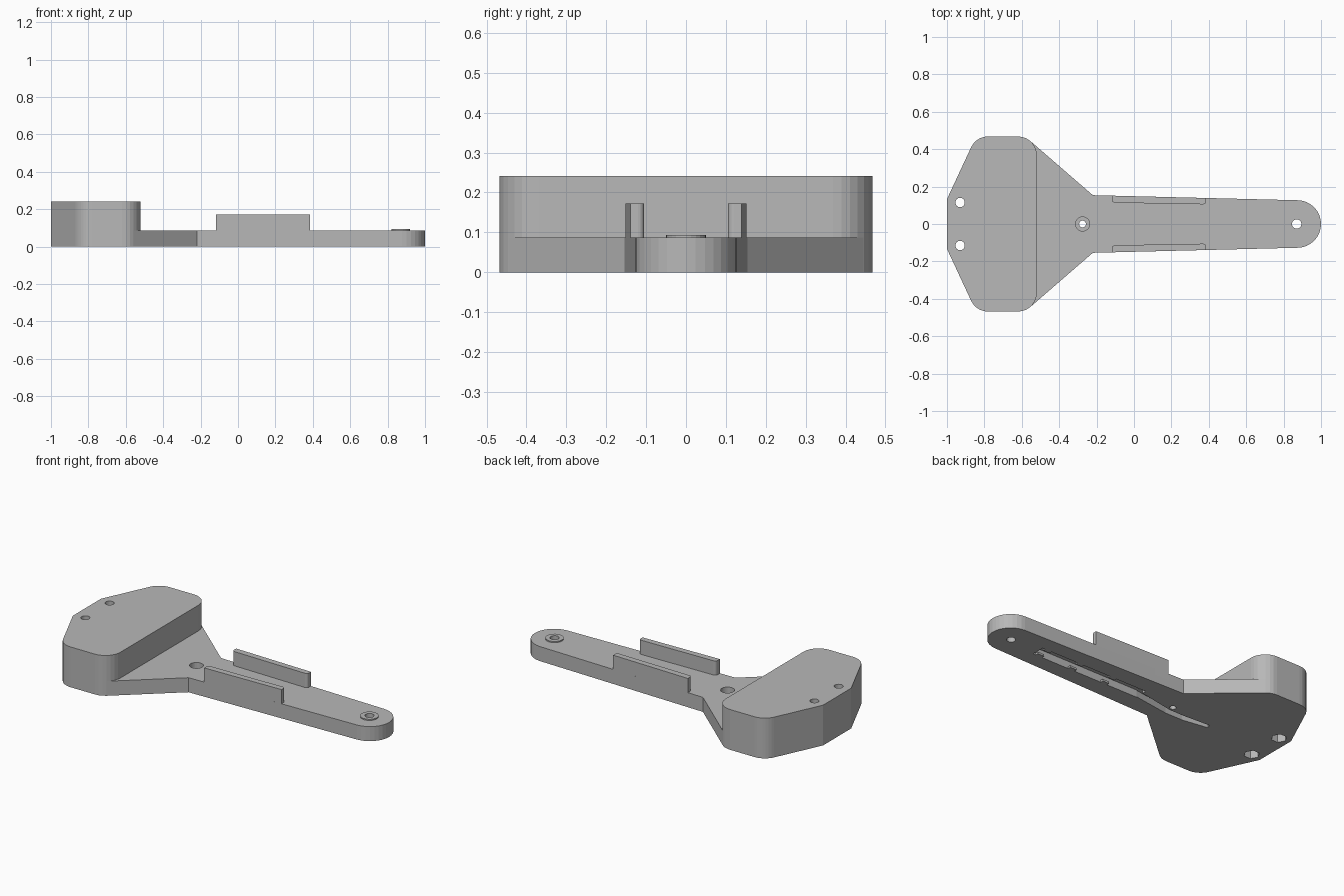
import bpy
import bmesh
import math
from mathutils import Vector

cube = bpy.data.objects.get("Cube")
if cube:
    bpy.data.objects.remove(cube)

grey = bpy.data.materials.new("plain grey")
grey.use_nodes = True
colour = (0.48, 0.48, 0.48, 1)
grey.diffuse_color = colour
grey.node_tree.nodes["Principled BSDF"].inputs["Base Color"].default_value = colour

BASE_TOP, RAIL_TOP, HEAD_TOP = 0.087, 0.172, 0.241


def rounded(corners, steps=7):
    """Turn (x, y, radius) corners into an outline with arcs."""
    outline = []
    for i, (x, y, r) in enumerate(corners):
        p = Vector((x, y))
        if r == 0:
            outline.append(p)
            continue
        a = (Vector(corners[i - 1][:2]) - p).normalized()
        b = (Vector(corners[(i + 1) % len(corners)][:2]) - p).normalized()
        half = a.angle(b) / 2
        centre = p + (a + b).normalized() * r / math.sin(half)
        start = p + a * r / math.tan(half) - centre
        end = p + b * r / math.tan(half) - centre
        sweep = start.angle(end)
        for k in range(steps + 1):
            t = k / steps
            outline.append(centre + (start * math.sin((1 - t) * sweep)
                                     + end * math.sin(t * sweep)) / math.sin(sweep))
    return outline


def mirrored(half):
    return half + [(x, -y, r) for x, y, r in reversed(half)]


def circle(x, y, r, sides=24):
    turn = 2 * math.pi / sides
    return [(x + r * math.cos(i * turn), y + r * math.sin(i * turn)) for i in range(sides)]


def box(x0, x1, y0, y1):
    return [(x0, y0), (x1, y0), (x1, y1), (x0, y1)]


def prism(name, outline, z0, z1):
    bm = bmesh.new()
    face = bm.faces.new([bm.verts.new((p[0], p[1], z0)) for p in outline])
    top = bmesh.ops.extrude_face_region(bm, geom=[face])["geom"]
    bmesh.ops.translate(bm, vec=(0, 0, z1 - z0),
                        verts=[v for v in top if isinstance(v, bmesh.types.BMVert)])
    bmesh.ops.recalc_face_normals(bm, faces=bm.faces[:])
    mesh = bpy.data.meshes.new(name)
    bm.to_mesh(mesh)
    bm.free()
    mesh.materials.append(grey)
    obj = bpy.data.objects.new(name, mesh)
    bpy.context.collection.objects.link(obj)
    return obj


def combine(target, tool, operation):
    mod = target.modifiers.new(operation.lower(), "BOOLEAN")
    mod.operation, mod.solver, mod.object = operation, "EXACT", tool
    tool.hide_render = True
    bpy.context.view_layer.objects.active = target
    bpy.ops.object.modifier_apply(modifier=mod.name)
    bpy.data.objects.remove(tool)


def add(name, outline, z0, z1):
    combine(body, prism(name, outline, z0, z1), "UNION")


def cut(name, outline, z0, z1):
    combine(body, prism(name, outline, z0, z1), "DIFFERENCE")


# Wide head block
head = mirrored([(-1, 0.133, 0), (-0.844, 0.468, 0.1), (-0.52, 0.468, 0.1)])
body = prism("mounting_arm", rounded(head), 0, HEAD_TOP)

# Flared neck and tapering arm with a round tip
tip = [(0.873 + 0.127 * math.cos(a), 0.127 * math.sin(a))
       for a in [math.radians(88 - 11 * i) for i in range(17)]]
half = [(-0.7, 0.3), (-0.556, 0.445), (-0.22, 0.154)]
add("arm", half + tip + [(x, -y) for x, y in reversed(half)], 0, BASE_TOP)

# Upright side rails following the taper of the arm
for side in (1, -1):
    rail = [(-0.118, side * 0.1515, 0), (-0.118, side * 0.114, 0.015),
            (0.385, side * 0.105, 0.015), (0.385, side * 0.139, 0)]
    add("rail", rounded(rail, 4), 0.05, RAIL_TOP)

# Raised washer and hole at the tip
add("tip_washer", circle(0.87, 0, 0.05), 0.05, 0.094)
cut("tip_hole", circle(0.87, 0, 0.025), -0.1, 0.3)

# Counterbored neck hole
cut("neck_hole", circle(-0.275, 0, 0.018), -0.1, 0.3)
cut("neck_counterbore", circle(-0.275, 0, 0.038), 0.045, 0.3)

# Head bolt holes with hexagonal nut pockets underneath
for side in (1, -1):
    cut("bolt_hole", circle(-0.93, side * 0.115, 0.025), -0.1, 0.3)
    cut("nut_pocket", circle(-0.93, side * 0.115, 0.044, 6), -0.1, 0.05)

# Underside slot and wire channel bending round the neck hole
cut("wire_channel", [(-0.04, -0.035), (-0.04, 0.015), (-0.28, -0.03), (-0.38, -0.03),
                     (-0.55, -0.02), (-0.56, -0.045), (-0.4, -0.07), (-0.28, -0.07)],
    -0.1, 0.04)
cut("slot", box(-0.05, 0.68, -0.04, 0.04), -0.1, 0.045)

# Small retaining tabs in the slot
for x in (0.18, 0.41, 0.64):
    for side in (1, -1):
        outline = box(x - 0.022, x + 0.022, *sorted((side * 0.022, side * 0.05)))
        add("slot_tab", outline, 0, 0.012)
